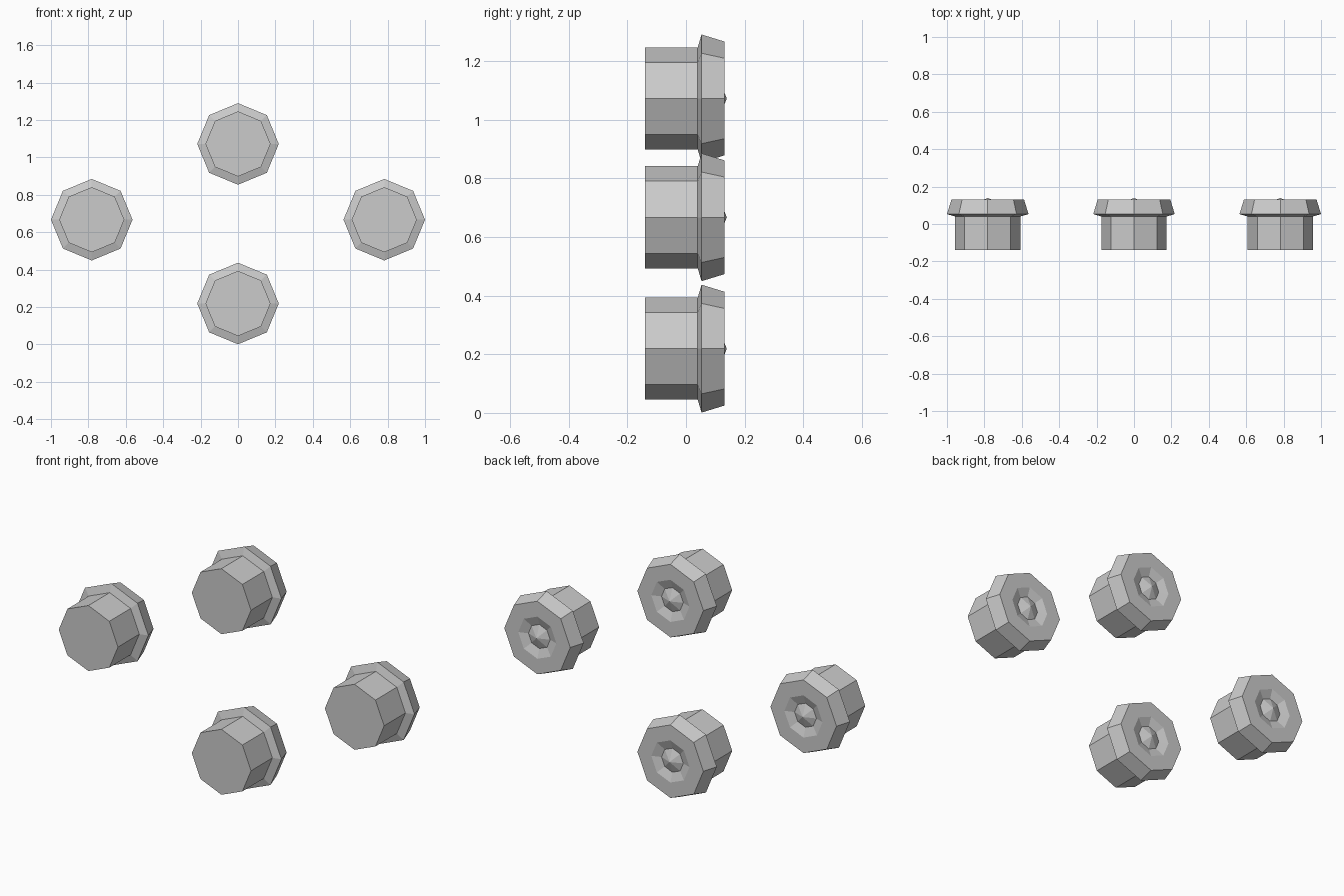
import bpy, bmesh
from math import sin, cos, pi

if "Cube" in bpy.data.objects:
    bpy.data.objects.remove(bpy.data.objects["Cube"])

SIDES = 8

# (y, radius) profile of one stud, from the front cap round to the dished back
PROFILE = [
    (-0.139, 0.174),   # front of barrel
    (0.040, 0.174),    # barrel meets flange
    (0.053, 0.218),    # flange rim
    (0.131, 0.194),    # tapered flange back
    (0.131, 0.112),    # edge of the dish
    (0.114, 0.064),    # bottom of the dish
]
TIP_Y = 0.139          # raised point in the dish


def make_button(name, x, z):
    bm = bmesh.new()
    rings = [[bm.verts.new((r * sin(2 * pi * i / SIDES), y, r * cos(2 * pi * i / SIDES)))
              for i in range(SIDES)] for y, r in PROFILE]
    # side bands
    for a, b in zip(rings, rings[1:]):
        for i in range(SIDES):
            j = (i + 1) % SIDES
            bm.faces.new((a[i], a[j], b[j], b[i]))
    # front cap and pointed centre at the back
    bm.faces.new(rings[0])
    tip = bm.verts.new((0, TIP_Y, 0))
    for i in range(SIDES):
        bm.faces.new((rings[-1][i], rings[-1][(i + 1) % SIDES], tip))
    bmesh.ops.recalc_face_normals(bm, faces=bm.faces)
    mesh = bpy.data.meshes.new(name)
    bm.to_mesh(mesh)
    bm.free()
    obj = bpy.data.objects.new(name, mesh)
    obj.location = (x, 0, z)
    bpy.context.collection.objects.link(obj)


# four buttons in a diamond layout
for name, x, z in [("button_top", 0, 1.072), ("button_bottom", 0, 0.219),
                   ("button_left", -0.782, 0.667), ("button_right", 0.782, 0.667)]:
    make_button(name, x, z)
